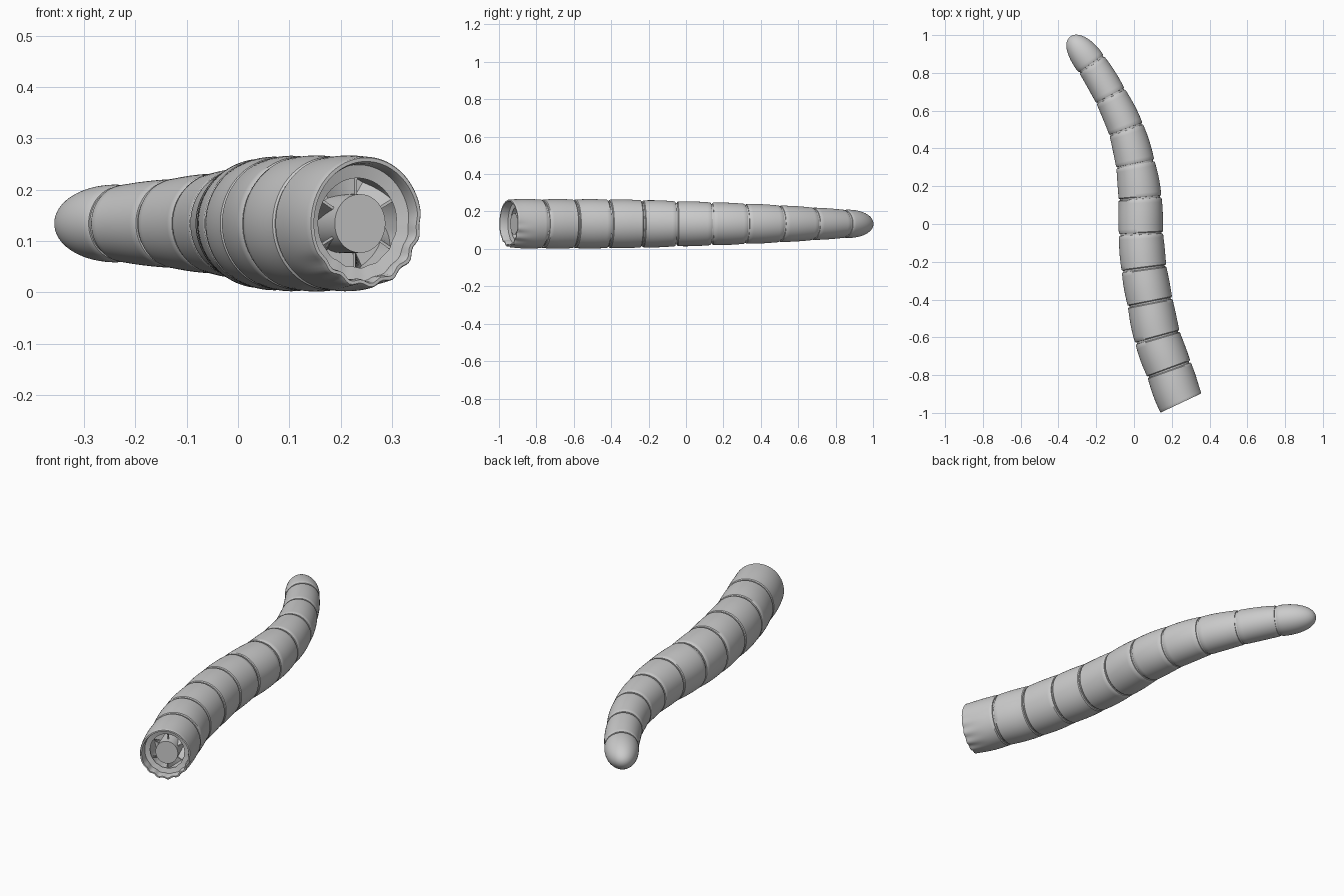
import bpy, bmesh, math
from mathutils import Vector

if "Cube" in bpy.data.objects:
    bpy.data.objects.remove(bpy.data.objects["Cube"])

# Centre line joints: x, y, half width, half height
JOINTS = [
    (.25, -.947, .121, .130), (.185, -.77, .122, .130), (.124, -.60, .122, .130),
    (.085, -.415, .120, .129), (.053, -.236, .119, .126), (.037, -.052, .117, .120),
    (.032, .137, .114, .114), (.007, .317, .103, .107), (-.042, .50, .094, .098),
    (-.124, .677, .085, .087), (-.225, .845, .080, .075), (-.342, .988, .080, .075)]
PTS = [Vector((j[0], j[1])) for j in JOINTS]
PTS = [Vector((.345, -1.11))] + PTS + [Vector((-.47, 1.09))]
CENTRE_Z = .134
SIDES = 96


def frame(u):
    """Position, sideways direction and radii at joint parameter u."""
    i = min(int(u), len(JOINTS) - 2)
    t = u - i
    a, b, c, d = PTS[i:i + 4]
    p = .5 * (2 * b + (c - a) * t + (2 * a - 5 * b + 4 * c - d) * t**2
              + (3 * b - a - 3 * c + d) * t**3)
    g = ((c - a) + 2 * (2 * a - 5 * b + 4 * c - d) * t
         + 3 * (3 * b - a - 3 * c + d) * t * t).normalized()
    w = JOINTS[i][2] * (1 - t) + JOINTS[i + 1][2] * t
    h = JOINTS[i][3] * (1 - t) + JOINTS[i + 1][3] * t
    return p, Vector((g.y, -g.x)), w, h


def point(u, s, ang):
    p, side, w, h = frame(u)
    q = p + side * (w * s * math.cos(ang))
    return (q.x, q.y, CENTRE_Z + h * s * math.sin(ang))


def finish(name, bm):
    bmesh.ops.recalc_face_normals(bm, faces=bm.faces)
    me = bpy.data.meshes.new(name)
    bm.to_mesh(me)
    bm.free()
    ob = bpy.data.objects.new(name, me)
    bpy.context.collection.objects.link(ob)
    bpy.ops.object.select_all(action='DESELECT')
    ob.select_set(True)
    bpy.context.view_layer.objects.active = ob
    bpy.ops.object.shade_smooth_by_angle(angle=math.radians(35))
    return ob


def sweep(name, profile, shape=None):
    """Loft rings given as (u, scale) along the centre line, closing both ends."""
    bm = bmesh.new()
    rings = []
    for u, s in profile:
        ring = []
        for k in range(SIDES):
            a = math.tau * k / SIDES
            ring.append(bm.verts.new(point(u, s * (shape(u, a) if shape else 1), a)))
        rings.append(ring)
    for r0, r1 in zip(rings, rings[1:]):
        for k in range(SIDES):
            n = (k + 1) % SIDES
            bm.faces.new((r0[k], r0[n], r1[n], r1[k]))
    bm.faces.new(rings[0])
    bm.faces.new(rings[-1])
    return finish(name, bm)


def skin(a, b, n=10):
    return [(a + (b - a) * k / n, 1 + .02 * math.sin(math.pi * k / n)) for k in range(n + 1)]


# Torn lower rim: scallops that fade along the base segment
def torn(u, a):
    low = max(0, math.sin(-a + .3))
    fade = max(0, 1 - u / .75)**2
    return 1 - min(1, low * 1.6) * fade * (.06 + .03 * math.cos(15 * a))


# Hollow base segment with a stepped socket
sweep('base_segment',
      [(.75, .72), (.25, .72), (.23, .68), (.20, .88), (.06, .90), (0, .93), (0, .985)]
      + skin(.02, .95, 16) + [(.975, .97), (.98, .85)], torn)

# Body segments with rounded ends
for i in range(1, 10):
    sweep(f'body_segment_{i}', [(i + .02, .85), (i + .025, .97)]
          + skin(i + .05, i + .95) + [(i + .975, .97), (i + .98, .85)])

# Domed tip
dome = [(10.12 + .88 * math.sin(k * math.pi / 40),
         1.01 * max(.004, math.cos(k * math.pi / 40))**.95) for k in range(21)]
sweep('tip', [(10.02, .85), (10.025, .97), (10.05, 1)] + dome)

# Inner core seen in the grooves
sweep('inner_core', [(.9 + .2 * k, .93) for k in range(47)])

# Central rod and slanted fins in the socket
sweep('socket_rod', [(.16, .44), (.4, .44), (.76, .44)])
bm = bmesh.new()
for f in range(6):
    rows = []
    for k in range(7):
        u, a = .3 + .45 * k / 6, math.tau * f / 6 + .5 + .5 * k / 6
        rows.append([bm.verts.new(point(u, s, a + o))
                     for s, o in ((.42, -.05), (.73, -.03), (.73, .03), (.42, .05))])
    for r0, r1 in zip(rows, rows[1:]):
        for k in range(4):
            bm.faces.new((r0[k], r0[(k + 1) % 4], r1[(k + 1) % 4], r1[k]))
    bm.faces.new(rows[0])
    bm.faces.new(rows[-1])
finish('socket_fins', bm)
